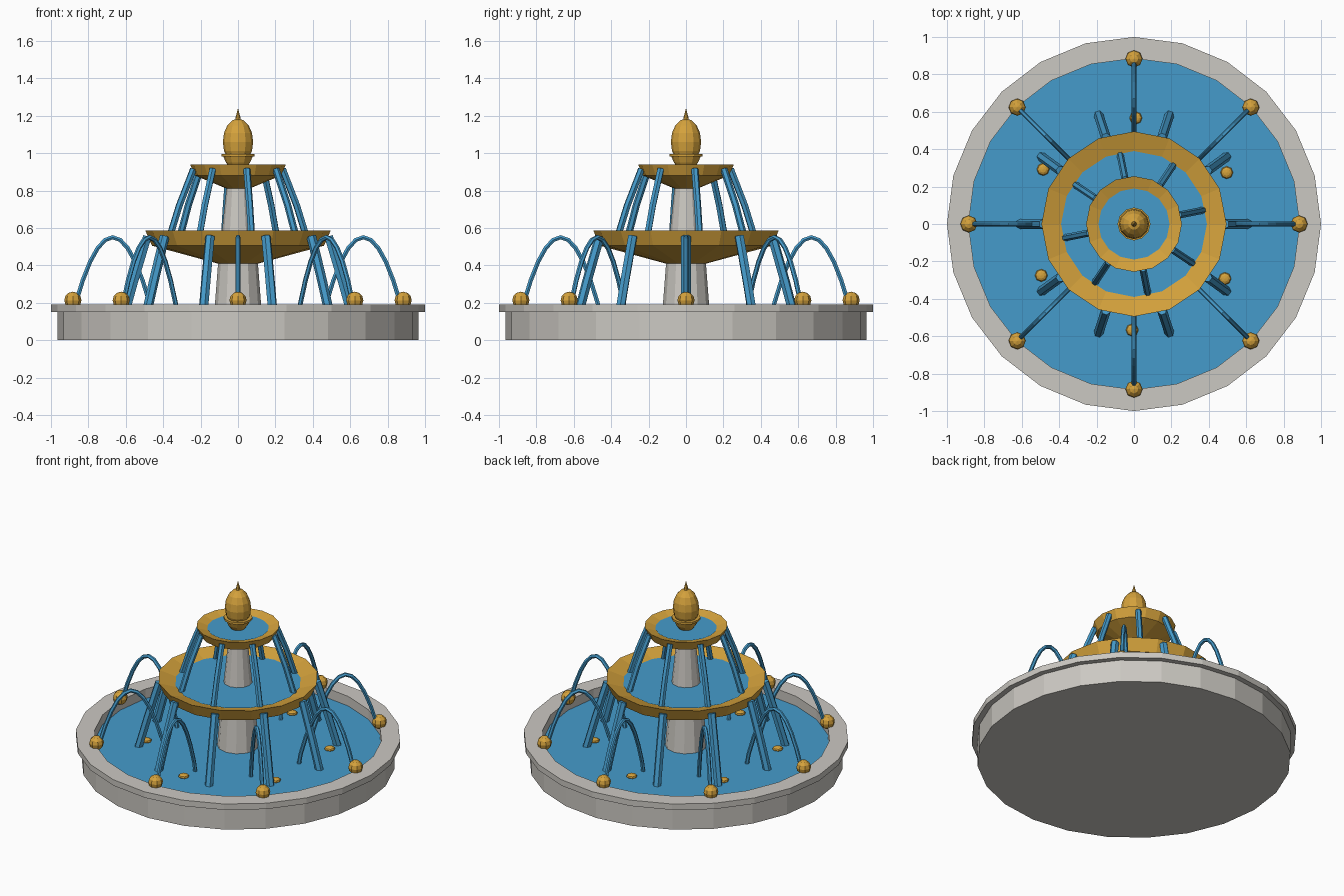
import bpy, bmesh
from math import cos, sin, pi, radians
from mathutils import Vector

if "Cube" in bpy.data.objects:
    bpy.data.objects.remove(bpy.data.objects["Cube"])


def material(name, rgb):
    m = bpy.data.materials.new(name)
    m.use_nodes = True
    m.diffuse_color = (*rgb, 1)
    m.node_tree.nodes["Principled BSDF"].inputs["Base Color"].default_value = (*rgb, 1)
    return m


STONE = material("pale stone", (0.60, 0.58, 0.54))
GOLD = material("gold", (0.66, 0.36, 0.045))
WATER = material("water blue", (0.06, 0.33, 0.60))


def finish(name, bm, mat):
    bmesh.ops.recalc_face_normals(bm, faces=bm.faces)
    me = bpy.data.meshes.new(name)
    bm.to_mesh(me)
    bm.free()
    me.materials.append(mat)
    ob = bpy.data.objects.new(name, me)
    bpy.context.collection.objects.link(ob)
    return ob


def lathe(name, profile, sides, mat):
    """Turn a radius/height profile around z; radius 0 makes a pole."""
    bm = bmesh.new()
    rings = []
    for r, z in profile:
        if r == 0:
            rings.append([bm.verts.new((0, 0, z))] * sides)
        else:
            rings.append([bm.verts.new((r * cos(2 * pi * i / sides), r * sin(2 * pi * i / sides), z))
                          for i in range(sides)])
    for a, b in zip(rings, rings[1:]):
        for i in range(sides):
            j = (i + 1) % sides
            corners = list(dict.fromkeys((a[i], a[j], b[j], b[i])))
            if len(corners) > 2:
                bm.faces.new(corners)
    return finish(name, bm, mat)


def tube(name, path, radius, angle, sides=6):
    """Sweep a round section along a radius/height path, at an angle round z."""
    bm = bmesh.new()
    out = Vector((cos(angle), sin(angle), 0))
    side = Vector((-sin(angle), cos(angle), 0))
    pts = [out * r + Vector((0, 0, z)) for r, z in path]
    rings = []
    for k, p in enumerate(pts):
        along = (pts[min(k + 1, len(pts) - 1)] - pts[max(k - 1, 0)]).normalized()
        up = along.cross(side)
        rings.append([bm.verts.new(p + radius * (side * cos(2 * pi * i / sides) + up * sin(2 * pi * i / sides)))
                      for i in range(sides)])
    for a, b in zip(rings, rings[1:]):
        for i in range(sides):
            j = (i + 1) % sides
            bm.faces.new((a[i], a[j], b[j], b[i]))
    bm.faces.new(rings[0])
    bm.faces.new(rings[-1])
    return finish(name, bm, WATER)


def ball(name, radius, angle, dist, z, squash=1.0):
    bm = bmesh.new()
    bmesh.ops.create_uvsphere(bm, u_segments=8, v_segments=6, radius=radius)
    ob = finish(name, bm, GOLD)
    ob.location = (dist * cos(angle), dist * sin(angle), z)
    ob.scale.z = squash
    return ob


POOL, MID, TOP = 0.125, 0.555, 0.922  # water levels

# Basin with overhanging rim, and its pool
lathe("basin", [(0, 0), (0.965, 0), (0.965, 0.15), (1, 0.15), (1, 0.19),
                (0.885, 0.19), (0.885, 0.08), (0, 0.08)], 24, STONE)
lathe("pool_water", [(0, POOL), (0.885, POOL)], 24, WATER)

# Columns
lathe("lower_column", [(0, 0.08), (0.132, 0.08), (0.105, 0.43), (0, 0.43)], 12, STONE)
lathe("upper_column", [(0, 0.54), (0.09, 0.54), (0.06, 0.83), (0, 0.83)], 12, STONE)

# Bowls and their water
lathe("middle_bowl", [(0, 0.41), (0.11, 0.41), (0.46, 0.505), (0.495, 0.585),
                      (0.38, 0.548), (0, 0.548)], 16, GOLD)
lathe("middle_water", [(0, MID), (0.39, MID)], 16, WATER)
lathe("top_bowl", [(0, 0.81), (0.06, 0.81), (0.23, 0.88), (0.256, 0.94),
                   (0.18, 0.915), (0, 0.915)], 16, GOLD)
lathe("top_water", [(0, TOP), (0.19, TOP)], 16, WATER)

# Finial: cup, collar, egg and spike
lathe("finial_cup", [(0, 0.915), (0.04, 0.915), (0.065, 0.95), (0.078, 0.982), (0.088, 0.982),
                     (0.088, 0.996), (0, 0.996)], 12, GOLD)
egg = [(0.081 * sin(pi * i / 8), 1.06 - 0.125 * cos(pi * i / 8)) for i in range(1, 8)]
lathe("finial_egg", [(0, 0.935)] + egg + [(0, 1.185)], 12, GOLD)
lathe("finial_spike", [(0, 1.16), (0.018, 1.16), (0.012, 1.195), (0, 1.24)], 8, GOLD)

# Rim balls with arching jets
arc = [(0.87 - 0.04 * i, 0.55 - 0.36 * ((i - 5) / 5) ** 2) for i in range(11)]
arc.append((0.455, POOL - 0.02))
for i in range(8):
    a = i * pi / 4
    ball("rim_ball", 0.046, a, 0.883, 0.213)
    tube("arching_jet", arc, 0.013, a)

# Streams spilling from the bowls
for i in range(10):
    tube("middle_stream", [(0.485, 0.555), (0.555, 0.32), (0.612, POOL - 0.01)], 0.026, i * pi / 5)
for i in range(8):
    tube("top_stream", [(0.243, 0.915), (0.32, 0.72), (0.375, MID - 0.01)], 0.019,
         radians(11.25) + i * pi / 4)

# Nozzles at the pool surface
for i in range(6):
    ball("pool_nozzle", 0.034, radians(29) + i * pi / 3, 0.567, POOL + 0.004, 0.5)
